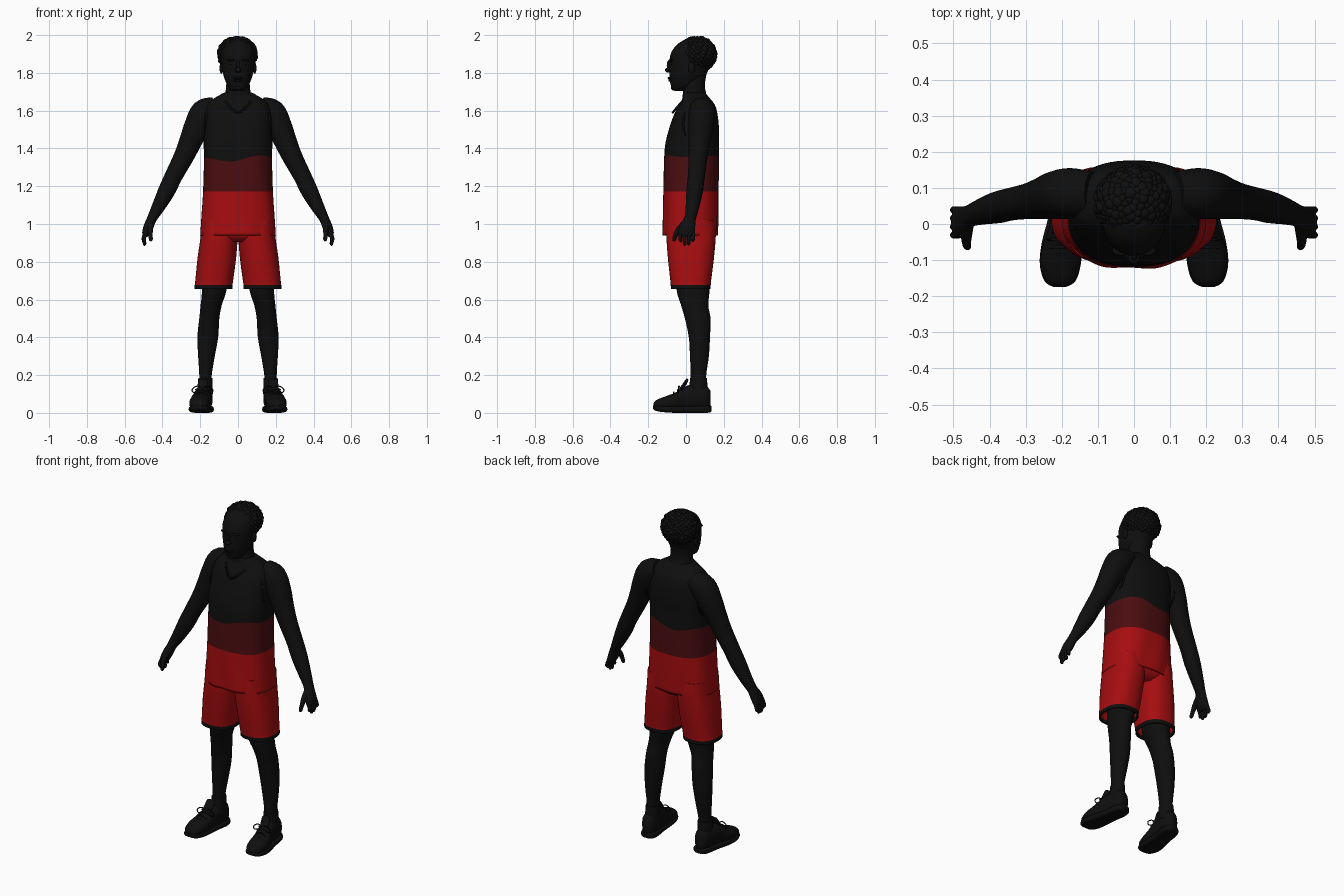
import bpy, bmesh, math, random
from mathutils import Vector, Matrix

random.seed(4)


def material(name, rgb):
    m = bpy.data.materials.new(name)
    m.diffuse_color = (*rgb, 1)
    return m


BLACK = material("near_black", (0.0045, 0.0045, 0.0045))
DARK = material("dark_red", (0.07, 0.004, 0.005))
RED = material("red", (0.38, 0.004, 0.005))


def finish(name, bm, mats):
    bmesh.ops.recalc_face_normals(bm, faces=bm.faces)
    me = bpy.data.meshes.new(name)
    bm.to_mesh(me)
    bm.free()
    ob = bpy.data.objects.new(name, me)
    bpy.context.collection.objects.link(ob)
    for m in mats:
        me.materials.append(m)
    return ob


def smooth_path(secs, steps):
    """Catmull-Rom interpolation through tuples of numbers."""
    out = []
    for i in range(len(secs) - 1):
        p0, p1 = secs[max(i - 1, 0)], secs[i]
        p2, p3 = secs[i + 1], secs[min(i + 2, len(secs) - 1)]
        for k in range(steps):
            t = k / steps
            out.append([0.5 * (2 * b + (c - a) * t + (2 * a - 5 * b + 4 * c - d) * t * t
                               + (3 * b - a - 3 * c + d) * t ** 3)
                        for a, b, c, d in zip(p0, p1, p2, p3)])
    return out + [list(secs[-1])]


def loft(name, secs, mats=(BLACK,), axis="z", n=32, steps=4, e=2.0, side=1,
         caps=(True, True), rule=None, deform=None):
    """Superellipse rings; each section is (x, y, z, radius_u, radius_v)."""
    rings = smooth_path(secs, steps)
    bm = bmesh.new()
    loops = []
    for i, (x, y, z, ru, rv) in enumerate(rings):
        c = Vector((x, y, z))
        u, v = Vector((1, 0, 0)), Vector((0, 1, 0))
        if axis == "y":
            v = Vector((0, 0, 1))
        elif axis == "path":
            a, b = rings[max(i - 1, 0)], rings[min(i + 1, len(rings) - 1)]
            t = (Vector(b[:3]) - Vector(a[:3])).normalized()
            ref = Vector((0, 1, 0)) if abs(t.y) < 0.9 else Vector((0, 0, 1))
            u = ref.cross(t).normalized()
            v = t.cross(u)
        loop = []
        for k in range(n):
            a = 2 * math.pi * k / n
            ca, sa = math.cos(a), math.sin(a)
            p = c + u * (ru * math.copysign(abs(ca) ** (2 / e), ca)) \
                  + v * (rv * math.copysign(abs(sa) ** (2 / e), sa))
            if deform:
                p = deform(p)
            p.x *= side
            loop.append(bm.verts.new(p))
        loops.append(loop)
    for i in range(len(loops) - 1):
        for k in range(n):
            f = bm.faces.new((loops[i][k], loops[i][(k + 1) % n],
                              loops[i + 1][(k + 1) % n], loops[i + 1][k]))
            if rule:
                f.material_index = rule(i // steps)
    for flag, loop in zip(caps, (loops[0], loops[-1])):
        if flag:
            bm.faces.new(loop)
    return finish(name, bm, mats)


def blobs(name, items, mat=BLACK, sub=3):
    """Ellipsoids joined in one mesh; each item is (centre, radii)."""
    bm = bmesh.new()
    for c, r in items:
        m = Matrix.Translation(c) @ Matrix.Diagonal((*r, 1))
        bmesh.ops.create_icosphere(bm, subdivisions=sub, radius=1, matrix=m)
    return finish(name, bm, [mat])


def thicken(ob, t):
    mod = ob.modifiers.new("cloth", "SOLIDIFY")
    mod.thickness, mod.offset = t, -1


# Sleeveless top: three bands with a wavy upper border
def wave(p):
    w = max(0, 1 - abs(p.z - 1.345) / 0.08)
    p.z += w * (0.012 * math.sin(22 * p.x - 0.8) + 0.05 * p.x)
    folds = max(0, 1 - (p.z - 0.94) / 0.4)
    p.y += folds * 0.003 * math.sin(45 * p.x + 9 * p.z)
    return p


top = loft("tank_top", [
    (0, .022, .94, .200, .145), (0, .025, 1.05, .193, .146), (0, .027, 1.172, .185, .146),
    (0, .030, 1.345, .180, .146), (0, .032, 1.42, .182, .142), (0, .042, 1.50, .180, .133),
    (0, .052, 1.58, .178, .115), (0, .058, 1.63, .165, .095), (0, .055, 1.66, .135, .076),
    (0, .045, 1.695, .075, .056)], (BLACK, DARK, RED), n=64, steps=5, e=2.5,
    caps=(False, True), rule=lambda i: 2 if i < 2 else (1 if i == 2 else 0), deform=wave)
thicken(top, 0.008)

# Neckline trim
loft("neckline", [(.085, .04, 1.685, .006, .006), (.065, -.022, 1.645, .006, .006),
                  (0, -.07, 1.59, .006, .006), (-.065, -.022, 1.645, .006, .006),
                  (-.085, .04, 1.685, .006, .006)], axis="path", n=8)

# Neck and head
loft("neck", [(0, .055, 1.62, .085, .075), (0, .045, 1.69, .068, .062),
              (0, .042, 1.74, .062, .058), (0, .05, 1.80, .06, .06)])
loft("head", [(0, -.035, 1.703, .022, .022), (0, -.03, 1.717, .045, .044), (0, -.002, 1.76, .068, .084),
              (0, .012, 1.80, .080, .100), (0, .020, 1.85, .087, .108), (0, .025, 1.90, .088, .106),
              (0, .035, 1.945, .074, .088), (0, .04, 1.975, .035, .05)], n=40, e=2.15)
face = [((0, -.092, 1.815), (.017, .02, .014)), ((0, -.088, 1.84), (.009, .014, .03)),
        ((0, -.085, 1.772), (.026, .013, .007)), ((0, -.082, 1.76), (.022, .012, .007)),
        ((0, -.062, 1.722), (.022, .018, .016))]
for s in (1, -1):
    face += [((s * .034, -.074, 1.868), (.026, .014, .007)),
             ((s * .033, -.072, 1.85), (.015, .01, .008)),
             ((s * .088, .03, 1.825), (.010, .018, .03))]
blobs("facial_features", face)

# Curly hair: clumps spread over a cap, following a sloping hairline
hc, hr = Vector((-.003, .06, 1.898)), Vector((.093, .088, .084))
curls = [(hc + Vector((0, .005, .012)), hr * 0.92)]
count = 340
for i in range(count):
    h = 1 - 2 * (i + .5) / count
    a = i * 2.39996
    d = Vector((math.sqrt(1 - h * h) * math.cos(a), math.sqrt(1 - h * h) * math.sin(a), h))
    p = hc + Vector(d * k for d, k in zip(d, hr))
    if p.z > max(1.815, 1.905 - .75 * (p.y + .03)):
        r = random.uniform(.013, .02)
        curls.append((p, (r, r, r * .9)))
blobs("curly_hair", curls, sub=2)

# Lower torso filling the inside of the shorts
loft("shorts_waist", [(0, .027, .905, .08, .09), (0, .027, .94, .185, .125),
                      (0, .027, 1.04, .178, .13)], (RED,), e=2.5)

for s, tag in ((1, "left"), (-1, "right")):
    # Shorts leg with dark trim
    leg = loft(tag + "_shorts_leg", [
        (.097, .027, 1.02, .096, .128), (.099, .027, .94, .098, .131), (.112, .026, .82, .102, .122),
        (.126, .025, .70, .100, .108), (.129, .025, .677, .100, .106), (.130, .025, .655, .100, .105)],
        (RED, BLACK), n=40, e=2.4, side=s, caps=(True, False), rule=lambda i: int(i == 4))
    thicken(leg, 0.008)

    # Leg
    loft(tag + "_leg", [
        (.118, .035, .86, .082, .092), (.125, .037, .66, .066, .088), (.142, .046, .57, .056, .072),
        (.152, .062, .50, .053, .068), (.160, .071, .40, .055, .056), (.167, .071, .30, .044, .050),
        (.172, .066, .20, .033, .041), (.174, .066, .14, .034, .042), (.175, .066, .07, .035, .04)],
        side=s)

    # Sock cuff
    loft(tag + "_sock", [(.173, .066, .185, .037, .045), (.174, .066, .15, .039, .047),
                         (.175, .064, .10, .042, .05)], side=s, steps=2)

    # Arm, tapering from shoulder to palm
    loft(tag + "_arm", [
        (.115, .085, 1.625, .05, .06), (.175, .085, 1.590, .074, .070), (.218, .08, 1.515, .068, .066),
        (.250, .072, 1.440, .060, .058), (.288, .064, 1.355, .053, .050), (.340, .055, 1.255, .047, .045),
        (.378, .046, 1.175, .045, .044), (.422, .034, 1.090, .035, .036), (.455, .022, 1.030, .026, .031),
        (.472, .010, .990, .026, .040), (.486, .004, .955, .022, .044), (.492, .004, .935, .013, .040)],
        axis="path", side=s)

    # Fingers and thumb
    for j, tip in enumerate((.905, .888, .890, .908)):
        y = -.029 + .022 * j
        loft(f"{tag}_finger_{j + 1}", [
            (.486, y, .960, .012, .011), (.499, y * 1.05, .925, .011, .010),
            (.494, y * .95, tip + .006, .009, .009), (.490, y * .9, tip, .004, .004)],
            axis="path", n=12, side=s)
    loft(tag + "_thumb", [(.462, -.005, 1.005, .018, .018), (.464, -.036, .975, .015, .015),
                          (.464, -.054, .945, .012, .012), (.461, -.063, .917, .010, .010),
                          (.460, -.065, .909, .004, .004)], axis="path", n=14, side=s)

    # Armhole trim
    ring = [(.174 - .03 * max(0, math.sin(a)), .06 + .075 * math.cos(a), 1.53 + .115 * math.sin(a),
             .005, .005) for a in [2 * math.pi * k / 16 for k in range(17)]]
    loft(tag + "_armhole_trim", ring, axis="path", n=8, steps=2, side=s)

    # Shoe upper, running from toe to heel
    loft(tag + "_shoe_upper", [
        (.206, -.172, .038, .018, .014), (.205, -.155, .043, .041, .026), (.204, -.11, .050, .054, .037),
        (.199, -.06, .058, .054, .047), (.190, -.02, .070, .049, .060), (.184, .02, .078, .046, .070),
        (.179, .07, .076, .045, .066), (.176, .11, .076, .039, .064), (.175, .13, .07, .020, .045)],
        axis="y", e=2.3, side=s)

    # Sole with a slightly raised toe
    loft(tag + "_sole", [
        (.206, -.175, .030, .016, .009), (.205, -.158, .025, .043, .015), (.204, -.11, .020, .057, .017),
        (.199, -.05, .018, .056, .018), (.187, .02, .018, .050, .018), (.178, .08, .019, .050, .019),
        (.175, .12, .020, .040, .019), (.175, .135, .022, .020, .015)], axis="y", e=3.5, side=s)

    # Tongue
    loft(tag + "_tongue", [(.192, -.035, .11, .026, .012), (.187, -.012, .145, .027, .010),
                           (.184, .004, .172, .025, .008), (.184, .006, .180, .015, .004)],
         axis="path", n=16, side=s)

    # Lace rows and bow loops
    for j in range(4):
        y, z = -.085 + .021 * j, .091 + .014 * j
        x = .202 - .004 * j
        loft(f"{tag}_lace_{j + 1}", [(x - .036, y, z - .012, .004, .004), (x, y, z + .004, .004, .004),
                                     (x + .036, y, z - .012, .004, .004)], axis="path", n=8, side=s)
    for d in (1, -1):
        x = .188
        loft(f"{tag}_bow_{'outer' if d > 0 else 'inner'}", [
            (x, -.030, .130, .003, .003), (x + d * .028, -.038, .142, .003, .003),
            (x + d * .054, -.040, .125, .003, .003), (x + d * .045, -.042, .108, .003, .003),
            (x, -.032, .126, .003, .003)], axis="path", n=8, side=s)

# Smooth shading that keeps hems and soles crisp
for ob in bpy.context.collection.objects:
    ob.select_set(True)
    bpy.context.view_layer.objects.active = ob
bpy.ops.object.shade_smooth_by_angle(angle=math.radians(45))
